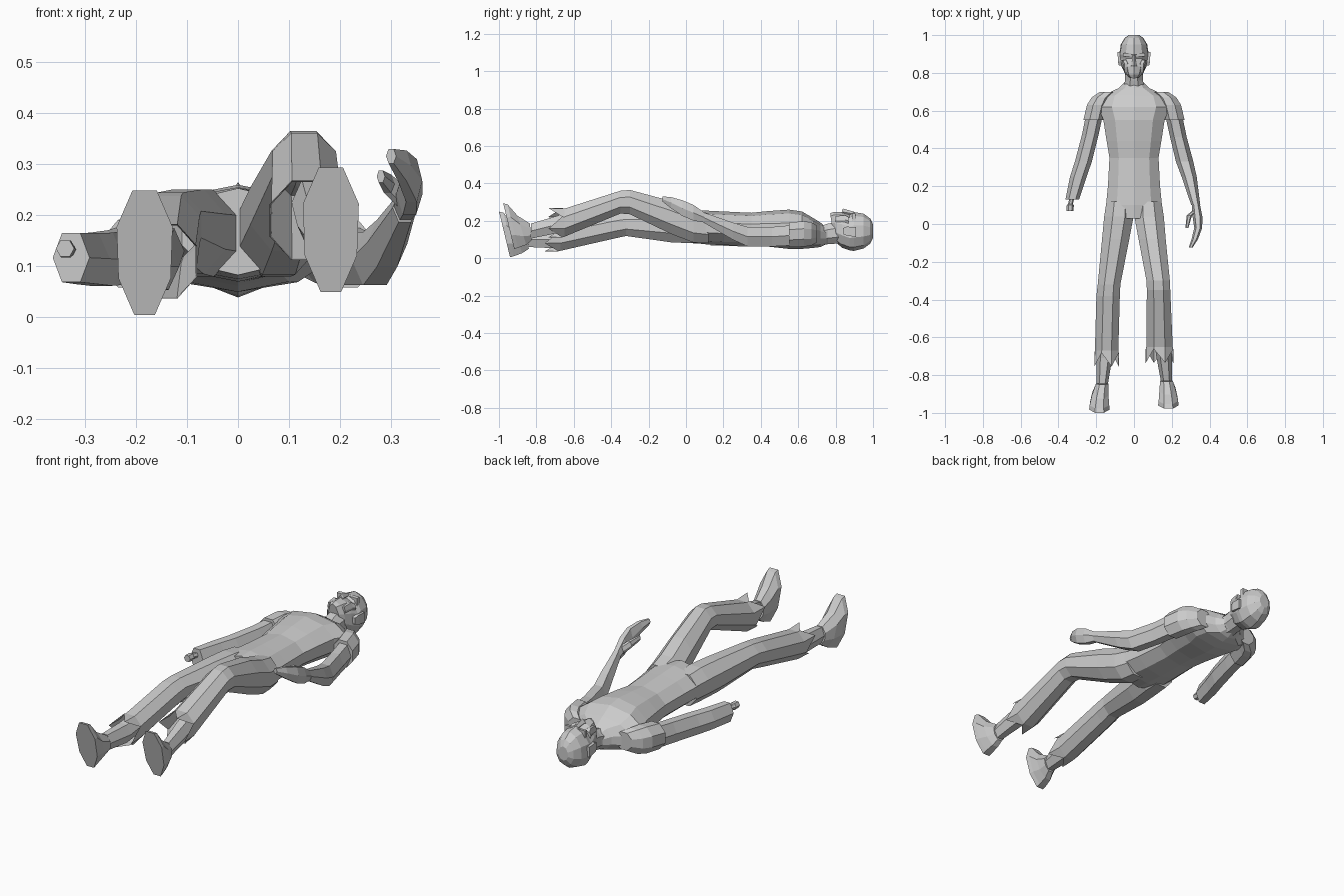
import bpy, bmesh, math


def unit_ring(n, phase):
    pts = [(math.cos(2 * math.pi * (i + phase) / n), math.sin(2 * math.pi * (i + phase) / n)) for i in range(n)]
    mx, mz = max(p[0] for p in pts), max(p[1] for p in pts)
    return [(px / mx, pz / mz) for px, pz in pts]


def loft(name, rings, n=6, phase=0.0, jag=0.0, taper=0.0):
    """Skin rings (x, y, z, rx, rz[, tilt]) lying across y; jag adds torn points to an open end."""
    bm = bmesh.new()
    base = unit_ring(n, phase)
    loops = []
    for r in rings:
        x, y, z, rx, rz = r[:5]
        tilt = r[5] if len(r) > 5 else 0
        loops.append([bm.verts.new((x + a * rx * (1 + taper * b), y + tilt * b * rz, z + b * rz)) for a, b in base])
    if jag:
        x, y, z, rx, rz = rings[-1][:5]
        loops.append([bm.verts.new((x + a * rx * 1.04, y - (jag if i % 2 else 0.012), z + b * rz * 1.04))
                      for i, (a, b) in enumerate(base)])
    for A, B in zip(loops, loops[1:]):
        for i in range(n):
            j = (i + 1) % n
            bm.faces.new((A[i], A[j], B[j], B[i]))
    bm.faces.new(loops[0])
    if not jag:
        bm.faces.new(loops[-1])
    bmesh.ops.recalc_face_normals(bm, faces=bm.faces[:])
    me = bpy.data.meshes.new(name)
    bm.to_mesh(me)
    bm.free()
    ob = bpy.data.objects.new(name, me)
    bpy.context.collection.objects.link(ob)
    return ob


# torso with shirt, lying face up
loft("torso", [
    (0, 0.75, 0.12, 0.05, 0.045),
    (0, 0.72, 0.125, 0.08, 0.065),
    (0, 0.68, 0.135, 0.165, 0.08),
    (0, 0.62, 0.15, 0.19, 0.10),
    (0, 0.55, 0.155, 0.162, 0.105),
    (0, 0.44, 0.157, 0.145, 0.095),
    (0, 0.35, 0.155, 0.13, 0.088),
    (0, 0.20, 0.16, 0.138, 0.09),
    (0, 0.10, 0.165, 0.148, 0.09),
    (0, 0.03, 0.168, 0.11, 0.085)], n=10, phase=0.5)

# neck and head
loft("neck", [(0, 0.71, 0.12, 0.06, 0.05), (0, 0.76, 0.13, 0.047, 0.055),
              (0, 0.83, 0.14, 0.05, 0.06)], n=8, phase=0.5)
loft("head", [
    (0, 0.782, 0.165, 0.030, 0.075, -0.15),
    (0, 0.800, 0.163, 0.050, 0.085, -0.10),
    (0, 0.835, 0.152, 0.064, 0.096),
    (0, 0.875, 0.138, 0.074, 0.096),
    (0, 0.897, 0.143, 0.076, 0.104),
    (0, 0.950, 0.145, 0.068, 0.093),
    (0, 0.985, 0.145, 0.048, 0.067),
    (0, 1.000, 0.145, 0.026, 0.036)], n=10, phase=0.5, taper=-0.1)
loft("nose", [(0, 0.835, 0.243, 0.015, 0.016), (0, 0.842, 0.247, 0.014, 0.018),
              (0, 0.90, 0.236, 0.007, 0.012)], n=4)
for s in (-1, 1):
    loft("brow", [(s * 0.03, 0.888, 0.218, 0.028, 0.02), (s * 0.03, 0.905, 0.22, 0.028, 0.02)], n=4, phase=0.5)
    loft("cheek", [(s * 0.042, 0.80, 0.205, 0.008, 0.02), (s * 0.042, 0.85, 0.205, 0.018, 0.025),
                   (s * 0.05, 0.868, 0.20, 0.016, 0.02)], n=6)
    loft("ear", [(s * 0.07, 0.84, 0.145, 0.01, 0.016), (s * 0.075, 0.86, 0.145, 0.010, 0.024),
                 (s * 0.076, 0.91, 0.14, 0.011, 0.026)], n=4, phase=0.5)
    # short sleeve over each shoulder
    loft("sleeve", [
        (s * 0.135, 0.70, 0.13, 0.045, 0.045),
        (s * 0.172, 0.67, 0.13, 0.052, 0.062),
        (s * 0.193, 0.63, 0.13, 0.056, 0.068),
        (s * 0.212, 0.55, 0.125, 0.056, 0.066)], n=8, phase=0.5)

# severed arm with bone stub
loft("severed_arm", [
    (-0.205, 0.60, 0.125, 0.045, 0.055),
    (-0.232, 0.47, 0.118, 0.044, 0.053),
    (-0.268, 0.33, 0.114, 0.045, 0.052),
    (-0.295, 0.25, 0.115, 0.044, 0.05),
    (-0.327, 0.13, 0.117, 0.036, 0.048)])
loft("bone_stub", [(-0.325, 0.15, 0.132, 0.013, 0.012), (-0.337, 0.105, 0.134, 0.013, 0.012),
                   (-0.337, 0.10, 0.134, 0.019, 0.017), (-0.339, 0.07, 0.135, 0.018, 0.016)])

# whole arm, forearm bent upward, with hand
loft("whole_arm", [
    (0.205, 0.60, 0.125, 0.045, 0.055),
    (0.235, 0.46, 0.115, 0.044, 0.052),
    (0.268, 0.33, 0.115, 0.046, 0.052),
    (0.292, 0.25, 0.145, 0.040, 0.046),
    (0.327, 0.10, 0.215, 0.024, 0.028)])
loft("hand", [
    (0.328, 0.10, 0.217, 0.022, 0.026),
    (0.336, 0.04, 0.243, 0.026, 0.042),
    (0.340, -0.02, 0.268, 0.021, 0.042),
    (0.322, -0.08, 0.297, 0.017, 0.030),
    (0.300, -0.125, 0.316, 0.010, 0.014)])
loft("thumb", [(0.322, 0.07, 0.235, 0.014, 0.02), (0.293, 0.045, 0.262, 0.014, 0.018),
               (0.280, -0.02, 0.276, 0.008, 0.012)])

# torn trouser legs, one knee raised
legs = {
    "straight_leg": [(-0.075, 0.12, 0.16, 0.07, 0.08),
                     (-0.080, 0.04, 0.165, 0.078, 0.085),
                     (-0.097, -0.08, 0.168, 0.072, 0.083),
                     (-0.132, -0.32, 0.182, 0.060, 0.063),
                     (-0.137, -0.38, 0.172, 0.062, 0.066),
                     (-0.145, -0.67, 0.11, 0.062, 0.070)],
    "bent_leg": [(0.075, 0.12, 0.16, 0.07, 0.08),
                 (0.080, 0.04, 0.172, 0.078, 0.088),
                 (0.096, -0.08, 0.218, 0.072, 0.088),
                 (0.128, -0.30, 0.300, 0.062, 0.065),
                 (0.130, -0.35, 0.300, 0.062, 0.061),
                 (0.135, -0.65, 0.19, 0.070, 0.075)]}
for name, rings in legs.items():
    loft(name + "_trousers", rings, n=8, phase=0.5, jag=0.085)

# bare shins and feet, soles facing the front
for name, knee, mid, ankle, sole in (
        ("straight_leg", (-0.145, -0.55, 0.13), (-0.157, -0.71, 0.10), (-0.168, -0.845, 0.10), (-0.183, -0.970, 0.127)),
        ("bent_leg", (0.145, -0.55, 0.225), (0.158, -0.69, 0.18), (0.172, -0.830, 0.145), (0.182, -0.948, 0.172))):
    loft(name + "_shin", [knee + (0.04, 0.045), mid + (0.042, 0.046), ankle + (0.030, 0.040)])
    x, y, z = sole
    ax, ay, az = ankle
    loft(name + "_foot", [
        (x, y, z, 0.053, 0.122, -0.24),
        (x, y + 0.022, z, 0.050, 0.116, -0.24),
        (x * 0.98, y + 0.07, z - 0.022, 0.043, 0.078, -0.3),
        (ax, ay, az - 0.005, 0.033, 0.045, -0.1)], n=8, phase=0.5, taper=0.08)
